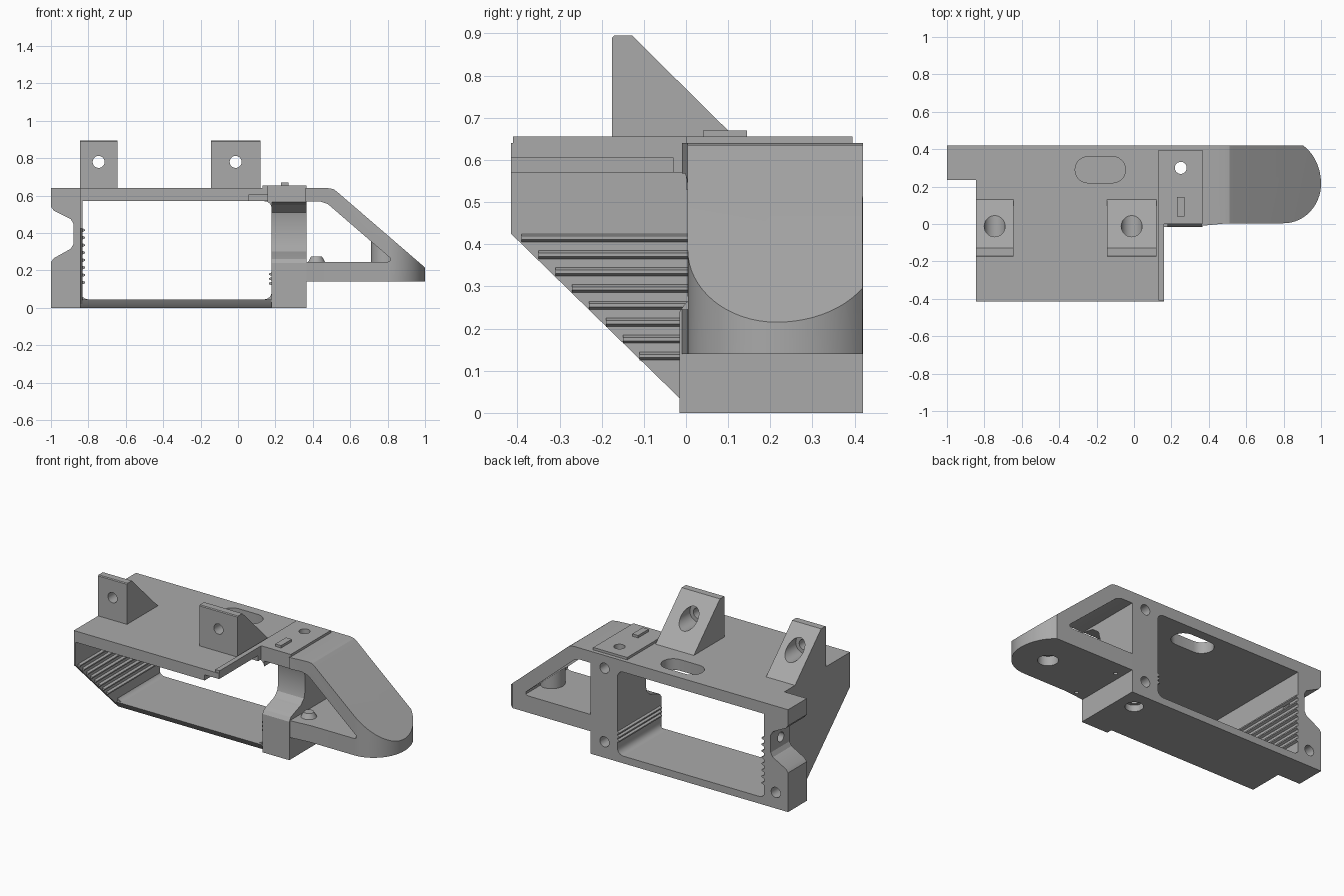
import bpy
import bmesh
from math import sin, cos, pi, radians
from mathutils import Vector

cube = bpy.data.objects.get("Cube")
if cube:
    bpy.data.objects.remove(cube, do_unlink=True)

grey = bpy.data.materials.new("mid_grey")
grey.use_nodes = True
grey.diffuse_color = (0.4, 0.4, 0.4, 1)
grey.node_tree.nodes["Principled BSDF"].inputs["Base Color"].default_value = (0.4, 0.4, 0.4, 1)


def prism(name, pts, axis, lo, hi):
    """Extrude a 2D outline along an axis; outline is the other two axes in x, y, z order."""
    def place(p, d):
        return {"x": (d, p[0], p[1]), "y": (p[0], d, p[1]), "z": (p[0], p[1], d)}[axis]
    bm = bmesh.new()
    face = bm.faces.new([bm.verts.new(place(p, lo)) for p in pts])
    grown = bmesh.ops.extrude_face_region(bm, geom=[face])["geom"]
    shift = Vector(place((0, 0), hi - lo))
    bmesh.ops.translate(bm, vec=shift, verts=[v for v in grown if isinstance(v, bmesh.types.BMVert)])
    bmesh.ops.recalc_face_normals(bm, faces=bm.faces)
    mesh = bpy.data.meshes.new(name)
    bm.to_mesh(mesh)
    bm.free()
    mesh.materials.append(grey)
    obj = bpy.data.objects.new(name, mesh)
    bpy.context.collection.objects.link(obj)
    return obj


def rect(a0, a1, b0, b1):
    return [(a0, b0), (a1, b0), (a1, b1), (a0, b1)]


def box(name, x0, x1, y0, y1, z0, z1):
    return prism(name, rect(x0, x1, y0, y1), "z", z0, z1)


def arc(cx, cy, rx, ry, start, end, n):
    return [(cx + rx * cos(radians(start + (end - start) * i / n)),
             cy + ry * sin(radians(start + (end - start) * i / n))) for i in range(n + 1)]


def rod(name, centre, r, axis, lo, hi):
    return prism(name, arc(*centre, r, r, 0, 350, 35), axis, lo, hi)


def rounded(a0, a1, b0, b1, r):
    return (arc(a1 - r, b1 - r, r, r, 0, 90, 6) + arc(a0 + r, b1 - r, r, r, 90, 180, 6)
            + arc(a0 + r, b0 + r, r, r, 180, 270, 6) + arc(a1 - r, b0 + r, r, r, 270, 360, 6))


def carve(obj, *cutters, mode="DIFFERENCE"):
    """Apply boolean cutters and discard them."""
    for cutter in cutters:
        mod = obj.modifiers.new("cut", "BOOLEAN")
        mod.operation, mod.solver, mod.object = mode, "EXACT", cutter
        bpy.context.view_layer.update()
        graph = bpy.context.evaluated_depsgraph_get()
        mesh = bpy.data.meshes.new_from_object(obj.evaluated_get(graph))
        obj.modifiers.clear()
        obj.data = mesh
        bpy.data.objects.remove(cutter, do_unlink=True)
    return obj


BACK, LEFT, TOP = 0.42, -0.845, 0.64

# Top plate with obround slot and a thin lip along its free edge
top_plate = prism("top_plate", [(LEFT, -0.415), (0.16, -0.415), (0.16, 0), (0.19, 0),
                                (0.19, BACK), (-1, BACK), (-1, 0.235), (LEFT, 0.235)], "z", 0.57, TOP)
carve(top_plate,
      prism("slot", rounded(-0.315, -0.045, 0.22, 0.36, 0.069), "z", 0.5, 0.7),
      box("lip_step", 0.06, 0.3, -0.5, -0.03, 0.5, 0.605))

# Raised pad, edge strip and small key
pad = prism("raised_pad", [(0.13, -0.41), (0.16, -0.41), (0.16, 0), (0.365, 0),
                           (0.365, 0.395), (0.13, 0.395)], "z", 0.63, 0.655)
carve(pad, rod("pad_hole", (0.25, 0.3), 0.032, "z", 0.5, 0.8))
box("pad_key", 0.23, 0.27, 0.04, 0.145, 0.64, 0.67)

# Floor with a sloped front edge
prism("floor", [(0, 0.02), (0.02, 0), (BACK, 0), (BACK, 0.045), (-0.015, 0.045)], "x", LEFT, 0.2)

# Thin side wall with slanted underside, ridged inside
wall = prism("side_wall", [(-0.415, 0.6), (-0.415, 0.425), (0, 0.02), (BACK, 0.02), (BACK, 0.6)],
             "x", LEFT, -0.832)
carve(wall, rod("wall_hole", (0.32, 0.4), 0.03, "x", -1, -0.7))
for i in range(8):
    z = 0.135 + i * 0.04
    front = max(-0.41, 0.025 - z)
    prism("wall_ridge", [(-0.835, z - 0.011), (-0.818, z - 0.004), (-0.818, z + 0.004),
                         (-0.835, z + 0.011)], "y", front, BACK)
for z in (0.13, 0.155, 0.18):
    prism("column_ridge", [(0.185, z - 0.01), (0.165, z - 0.004), (0.165, z + 0.004),
                           (0.185, z + 0.01)], "y", 0, BACK)

# Rear end tab with a notch
tab = prism("end_tab", [(-1, 0), (-0.838, 0), (-0.838, TOP), (-1, TOP), (-1, 0.54), (-0.985, 0.52),
                        (-0.895, 0.475), (-0.88, 0.45), (-0.88, 0.34), (-0.895, 0.315),
                        (-0.985, 0.265), (-1, 0.245)], "y", 0.235, BACK)
carve(tab, rod("tab_hole", (-0.915, 0.1), 0.032, "y", 0.3, 0.5),
      rod("side_hole", (0.32, 0.4), 0.03, "x", -1, -0.8))

# Column with a scooped front
column = prism("column", [(-0.015, 0), (BACK, 0), (BACK, TOP), (0, TOP), (0, 0.565), (0.08, 0.55),
                          (0.13, 0.51), (0.14, 0.47), (0.14, 0.37), (0.13, 0.33), (0.1, 0.3),
                          (0.03, 0.275), (0, 0.262), (-0.015, 0.24)], "x", 0.18, 0.365)
carve(column, rod("bolt_hole", (0.25, 0.3), 0.032, "z", -0.1, 0.8),
      rod("bolt_recess", (0.25, 0.3), 0.052, "z", -0.1, 0.04),
      rod("upper_hole", (0.27, 0.56), 0.032, "y", 0.34, 0.5),
      rod("lower_hole", (0.27, 0.1), 0.032, "y", 0.34, 0.5))

# Small fillets in the corners of the main opening
for x, z, a in ((-0.8, 0.085, 180), (0.14, 0.085, 270), (0.14, 0.53, 0)):
    mid = radians(a + 45)
    corner = (x + 0.042 * (1 if cos(mid) > 0 else -1), z + 0.042 * (1 if sin(mid) > 0 else -1))
    prism("opening_fillet", arc(x, z, 0.04, 0.04, a, a + 90, 6) + [corner], "y", 0.0, BACK)

# Sloped nose with rounded tip and triangular window
nose = prism("nose", [(0.36, 0.14), (1.1, 0.14), (1.1, 0.125), (1.1, 0.13), (1.1, 0.141), (1, 0.215),
                      (0.53, 0.62), (0.51, 0.635), (0.48, TOP), (0.36, TOP)][0:1]
             + [(1.05, 0.14), (1.05, 0.172), (0.53, 0.62), (0.51, 0.635), (0.48, TOP), (0.36, TOP)],
             "y", -0.1, 0.6)
plan = prism("nose_plan", [(0.36, -0.01), (0.5, 0.004)] + arc(0.8, 0.215, 0.2, 0.211, -90, 0, 16)
             + arc(0.8, 0.215, 0.2, 0.24, 5, 58, 10) + [(0.36, BACK)], "z", 0, 1)
carve(nose, plan, mode="INTERSECT")
window = prism("window", [(0.3, 0.245), (0.8, 0.245), (0.815, 0.252), (0.812, 0.268),
                          (0.48, 0.555), (0.44, 0.568), (0.3, 0.568)], "y", -0.2, 0.7)
carve(nose, window)

# Vertical boss inside the nose, trimmed under the slope, with its bolt hole
boss = rod("nose_boss", (0.79, 0.2), 0.078, "z", 0.2, 0.5)
carve(boss, prism("slope_trim", [(0.5, 0.56), (1, 0.125), (1, 0.9), (0.5, 0.9)], "y", -0.2, 0.7))
carve(boss, rod("boss_hole", (0.79, 0.2), 0.058, "z", 0, 0.24))
carve(nose, rod("nose_hole", (0.79, 0.2), 0.058, "z", 0, 0.2),
      rod("pin_hole", (0.44, 0.03), 0.012, "z", 0.1, 0.18),
      rod("pin_hole", (0.41, 0.33), 0.012, "z", 0.1, 0.18))

# Small chamfered stud on the nose floor
stud = rod("nose_stud", (0.42, 0.1), 0.048, "z", 0.24, 0.275)
for v in stud.data.vertices:
    if v.co.z > 0.26:
        v.co.x += (0.42 - v.co.x) * 0.4
        v.co.y += (0.1 - v.co.y) * 0.4

# Gusset lugs with counterbored holes
for x0, x1 in ((LEFT, -0.645), (-0.145, 0.12)):
    lug = prism("mounting_lug", [(-0.175, 0.63), (0.14, 0.63), (-0.128, 0.895), (-0.17, 0.895),
                                 (-0.175, 0.89)], "x", x0, x1)
    mid = (x0 + x1) / 2
    carve(lug, rod("lug_hole", (mid, 0.78), 0.032, "y", -0.3, 0.2),
          rod("lug_counterbore", (mid, 0.78), 0.056, "y", -0.1, 0.2))

# Smooth the curved faces, keep the edges sharp
bpy.ops.object.select_all(action="DESELECT")
for obj in bpy.context.scene.objects:
    if obj.type == "MESH" and obj.data.materials and obj.data.materials[0] == grey:
        obj.select_set(True)
        bpy.context.view_layer.objects.active = obj
bpy.ops.object.shade_smooth_by_angle(angle=radians(25))
